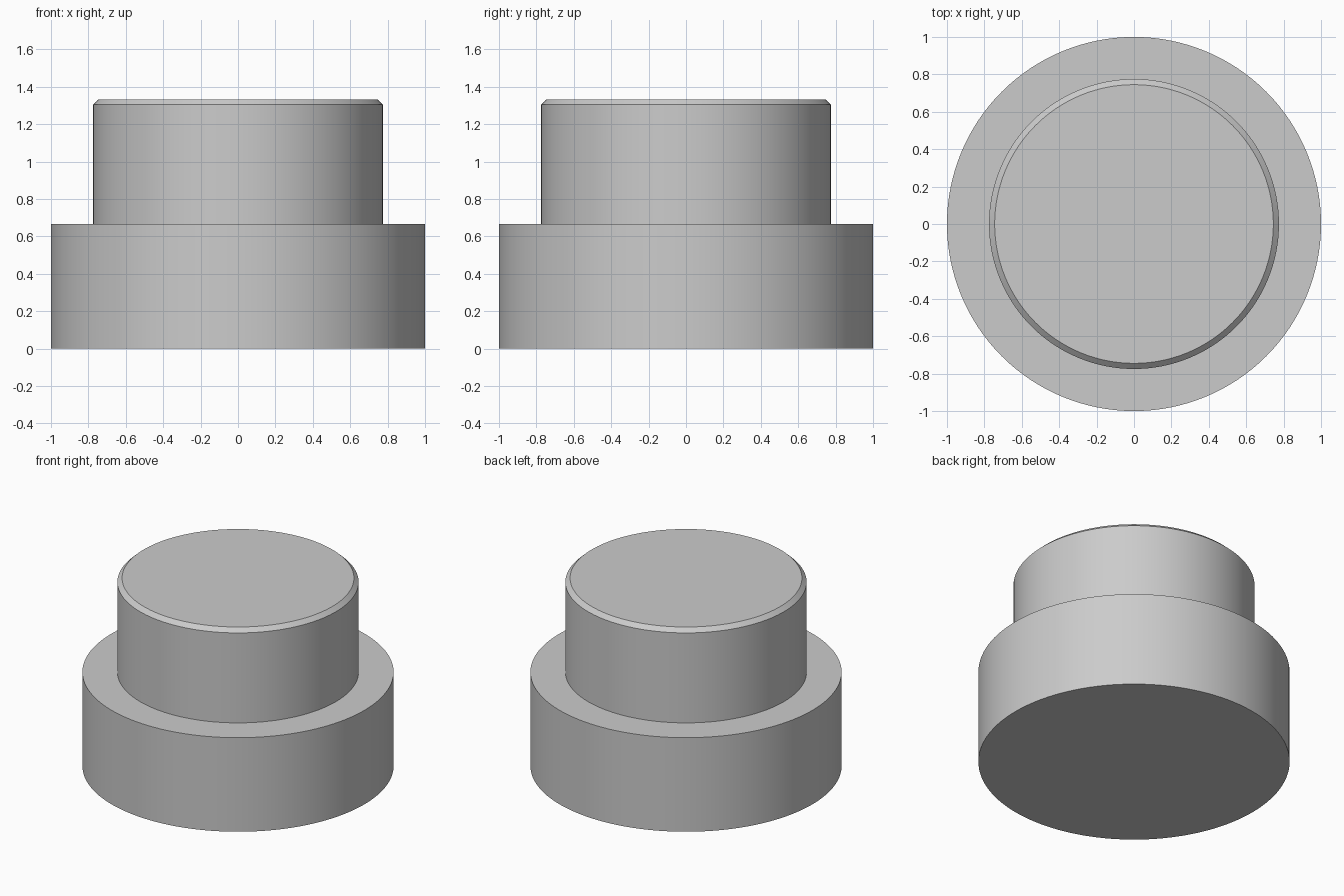
import bpy
import bmesh
from math import radians, tau

cube = bpy.data.objects.get("Cube")
if cube:
    bpy.data.objects.remove(cube, do_unlink=True)

SEGMENTS = 128

# Plain grey material
grey = bpy.data.materials.new("light_grey")
grey.use_nodes = True
colour = (0.6, 0.6, 0.6, 1)
grey.diffuse_color = colour
grey.node_tree.nodes["Principled BSDF"].inputs["Base Color"].default_value = colour


def lathe(name, profile):
    """Spin a radius/height profile around z; both ends lie on the axis."""
    bm = bmesh.new()
    verts = [bm.verts.new((r, 0, z)) for r, z in profile]
    edges = [bm.edges.new(pair) for pair in zip(verts, verts[1:])]
    bmesh.ops.spin(bm, geom=verts + edges, cent=(0, 0, 0), axis=(0, 0, 1),
                   angle=tau, steps=SEGMENTS, use_duplicate=False)
    bmesh.ops.remove_doubles(bm, verts=bm.verts, dist=0.0001)
    bmesh.ops.recalc_face_normals(bm, faces=bm.faces)
    mesh = bpy.data.meshes.new(name)
    bm.to_mesh(mesh)
    bm.free()
    mesh.materials.append(grey)
    obj = bpy.data.objects.new(name, mesh)
    bpy.context.collection.objects.link(obj)
    bpy.ops.object.select_all(action="DESELECT")
    obj.select_set(True)
    bpy.context.view_layer.objects.active = obj
    bpy.ops.object.shade_smooth_by_angle(angle=radians(30))
    return obj


# Wide base, stepped shoulder and chamfered upper drum in one solid
lathe("stepped_plug", [
    (0, 0), (1, 0), (1, 0.667),
    (0.775, 0.667), (0.775, 1.305),
    (0.745, 1.333), (0, 1.333),
])
